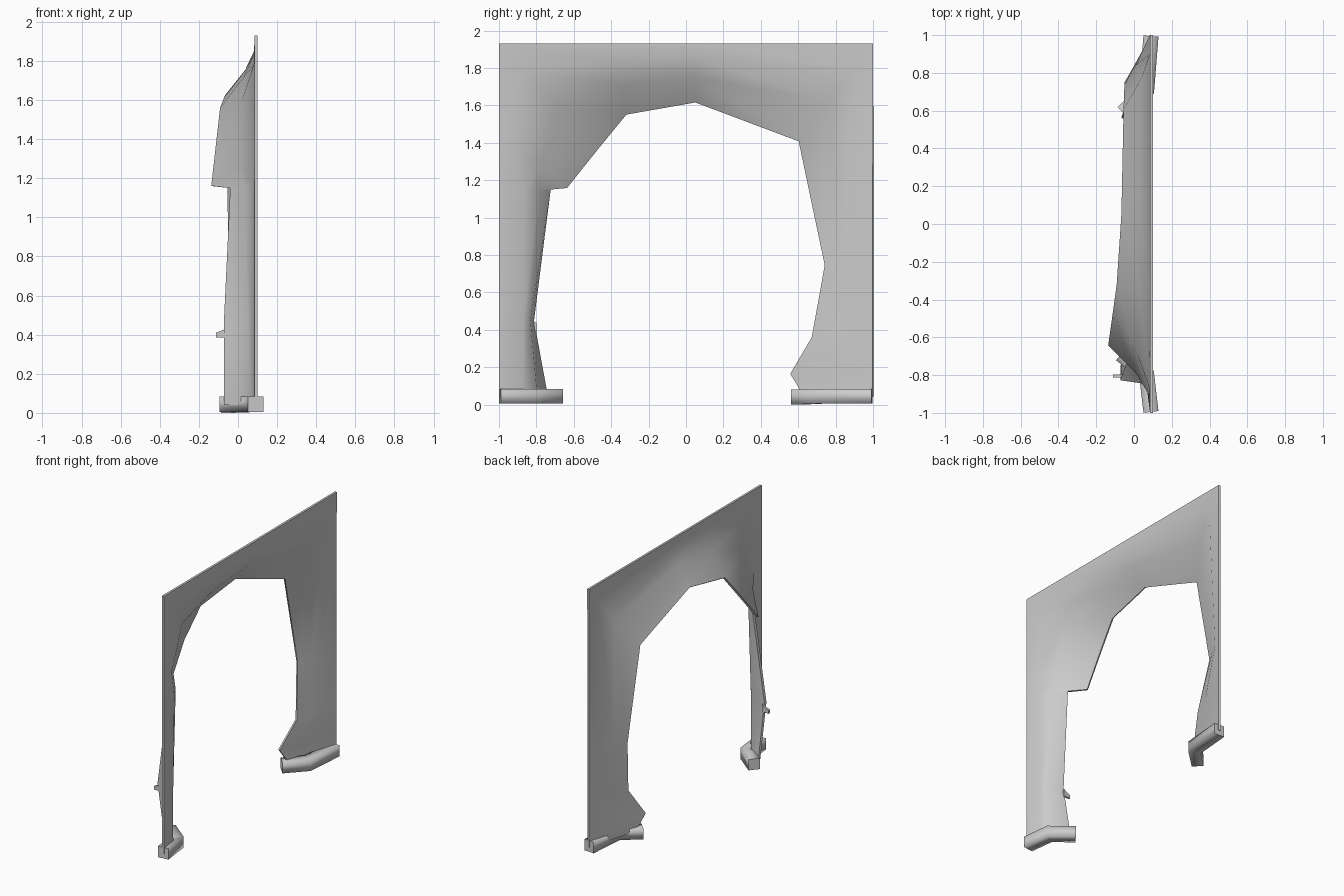
import bpy, bmesh, math
from mathutils import Vector

cube = bpy.data.objects.get("Cube")
if cube:
    bpy.data.objects.remove(cube, do_unlink=True)

grey = bpy.data.materials.new("plain grey")
grey.use_nodes = True
grey.diffuse_color = (0.6, 0.6, 0.6, 1)
grey.node_tree.nodes["Principled BSDF"].inputs["Base Color"].default_value = (0.6, 0.6, 0.6, 1)


def make_object(name, bm):
    bmesh.ops.recalc_face_normals(bm, faces=bm.faces)
    mesh = bpy.data.meshes.new(name)
    bm.to_mesh(mesh)
    bm.free()
    mesh.materials.append(grey)
    obj = bpy.data.objects.new(name, mesh)
    bpy.context.scene.collection.objects.link(obj)
    bpy.ops.object.select_all(action="DESELECT")
    obj.select_set(True)
    bpy.context.view_layer.objects.active = obj
    return obj


# Arch panel: flat outer border swept in to a bent lip round the opening
WALL_X = 0.093
FOOT = ((0.5, 0.1), (0.78, 0.43))     # (share of width, share of bend)
NARROW = ((0.7, 0.1), (0.9, 0.26))
CURVE = ((0.26, 0.02), (0.58, 0.32))
SLOPE = ((0.33, 0.3), (0.67, 0.65))
stations = [  # outer y, z; opening y, z, x; section
    (-1, 0.04, -0.745, 0.04, -0.07, FOOT),
    (-1, 0.45, -0.82, 0.45, -0.07, NARROW),
    (-1, 1.15, -0.73, 1.15, -0.035, FOOT),
    (-1, 1.4, -0.64, 1.16, -0.13, CURVE),
    (-1, 1.93, -0.48, 1.36, -0.107, CURVE),
    (-0.4, 1.93, -0.32, 1.555, -0.085, CURVE),
    (0.05, 1.93, 0.05, 1.62, -0.06, CURVE),
    (1, 1.93, 0.605, 1.41, -0.048, CURVE),
    (1, 0.75, 0.745, 0.745, -0.043, SLOPE),
    (1, 0.36, 0.675, 0.36, 0.0, SLOPE),
    (1, 0.165, 0.56, 0.165, -0.06, SLOPE),
    (1, 0.04, 0.63, 0.05, -0.03, SLOPE),
]
bm = bmesh.new()
rows = []
for oy, oz, iy, iz, ix, section in stations:
    outer, inner = Vector((oy, oz)), Vector((iy, iz))
    row = []
    for share, bend in ((0, 0), *section, (1, 1)):
        y, z = outer.lerp(inner, share)
        row.append(bm.verts.new((WALL_X + (ix - WALL_X) * bend, y, z)))
    rows.append(row)
for a, b in zip(rows, rows[1:]):
    for k in range(len(a) - 1):
        bm.faces.new((a[k], a[k + 1], b[k + 1], b[k]))
panel = make_object("arch_panel", bm)
shell = panel.modifiers.new("thickness", "SOLIDIFY")
shell.thickness = 0.016
shell.offset = 0
bpy.ops.object.modifier_apply(modifier=shell.name)
bpy.ops.object.shade_smooth_by_angle(angle=math.radians(55))


# Bent square sill bars at the feet, softly shaded with flat ends
def sill(name, path, half=0.04):
    bm = bmesh.new()
    pts = [Vector(p) for p in path]
    dirs = [(b - a).normalized() for a, b in zip(pts, pts[1:])]
    rings = []
    for i, p in enumerate(pts):
        d0, d1 = dirs[max(i - 1, 0)], dirs[min(i, len(dirs) - 1)]
        mid = (d0 + d1).normalized()
        side = Vector((mid.y, -mid.x, 0)).normalized() * half / mid.dot(d1)
        rings.append([bm.verts.new(p + side * s + Vector((0, 0, half * t)))
                      for s, t in ((-1, -1), (1, -1), (1, 1), (-1, 1))])
    for a, b in zip(rings, rings[1:]):
        for k in range(4):
            bm.faces.new((a[k], a[k - 1], b[k - 1], b[k])).smooth = True
    for ring in (rings[0], rings[-1]):
        cap = bm.faces.new(ring)
        for edge in cap.edges:
            edge.smooth = False
    make_object(name, bm)


sill("front_sill", [(0.09, -0.995, 0.045), (0.067, -0.8, 0.045), (-0.07, -0.69, 0.045)])
sill("back_sill", [(0.09, 0.995, 0.045), (0.067, 0.71, 0.045), (-0.06, 0.59, 0.04)])

# Small catch on the front lip
bm = bmesh.new()
profile = [(-0.06, 0.44), (-0.075, 0.425), (-0.112, 0.41), (-0.112, 0.385), (-0.06, 0.385)]
face = bm.faces.new([bm.verts.new((x, -0.812, z)) for x, z in profile])
extruded = bmesh.ops.extrude_face_region(bm, geom=[face])["geom"]
bmesh.ops.translate(bm, vec=(0, 0.014, 0),
                    verts=[v for v in extruded if isinstance(v, bmesh.types.BMVert)])
make_object("lip_catch", bm)
